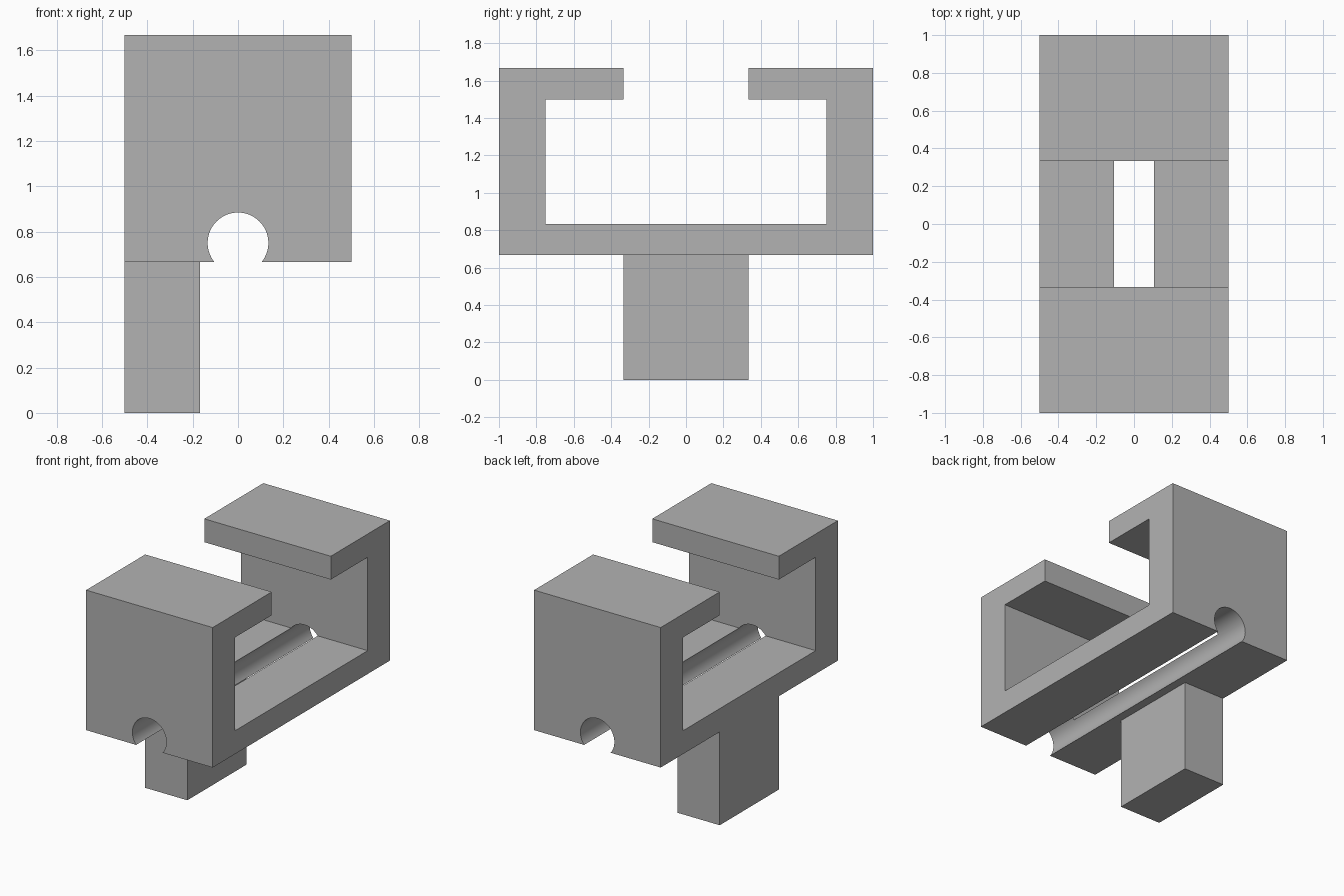
import bpy
import bmesh
import math
from mathutils import Matrix

cube = bpy.data.objects.get("Cube")
if cube:
    bpy.data.objects.remove(cube)

grey = bpy.data.materials.new("plain_grey")
grey.use_nodes = True
colour = (0.448, 0.448, 0.448, 1)
grey.diffuse_color = colour
grey.node_tree.nodes["Principled BSDF"].inputs["Base Color"].default_value = colour

HALF = 0.5        # half width in x
BASE = 2 / 3      # underside of the channel
FLOOR = 5 / 6     # top of the channel floor
TOP = 5 / 3


def add_object(name, bm):
    bmesh.ops.recalc_face_normals(bm, faces=bm.faces)
    mesh = bpy.data.meshes.new(name)
    bm.to_mesh(mesh)
    bm.free()
    mesh.materials.append(grey)
    obj = bpy.data.objects.new(name, mesh)
    bpy.context.collection.objects.link(obj)
    return obj


def extruded(name, profile, x0, x1):
    """Extrude a (y, z) profile from x0 to x1."""
    bm = bmesh.new()
    face = bm.faces.new([bm.verts.new((x0, y, z)) for y, z in profile])
    ext = bmesh.ops.extrude_face_region(bm, geom=[face])
    verts = [v for v in ext["geom"] if isinstance(v, bmesh.types.BMVert)]
    bmesh.ops.translate(bm, verts=verts, vec=(x1 - x0, 0, 0))
    return add_object(name, bm)


def boolean(target, other, operation):
    mod = target.modifiers.new(operation.lower(), 'BOOLEAN')
    mod.object = other
    mod.operation = operation
    mod.solver = 'EXACT'
    bpy.context.view_layer.objects.active = target
    bpy.ops.object.modifier_apply(modifier=mod.name)
    bpy.data.objects.remove(other)


# C-shaped channel: half profile mirrored in y
half = [(1, BASE), (1, TOP), (1 / 3, TOP), (1 / 3, 1.5), (0.75, 1.5), (0.75, FLOOR)]
profile = half + [(-y, z) for y, z in reversed(half)]
channel = extruded("clip_channel", profile, -HALF, HALF)

# Leg flush with one side of the channel
leg = [(-1 / 3, 0), (1 / 3, 0), (1 / 3, BASE), (-1 / 3, BASE)]
boolean(channel, extruded("leg", leg, -HALF, -1 / 6), 'UNION')

# Round groove running the full depth
bm = bmesh.new()
bmesh.ops.create_cone(
    bm, cap_ends=True, segments=64, radius1=0.134, radius2=0.134, depth=2.4,
    matrix=Matrix.Translation((0, 0, 0.75)) @ Matrix.Rotation(math.pi / 2, 4, 'X'))
groove = add_object("groove_cutter", bm)
groove.hide_render = True
boolean(channel, groove, 'DIFFERENCE')

# Smooth groove, crisp corners
bpy.ops.object.select_all(action='DESELECT')
channel.select_set(True)
bpy.context.view_layer.objects.active = channel
bpy.ops.object.shade_smooth_by_angle(angle=math.radians(30))
